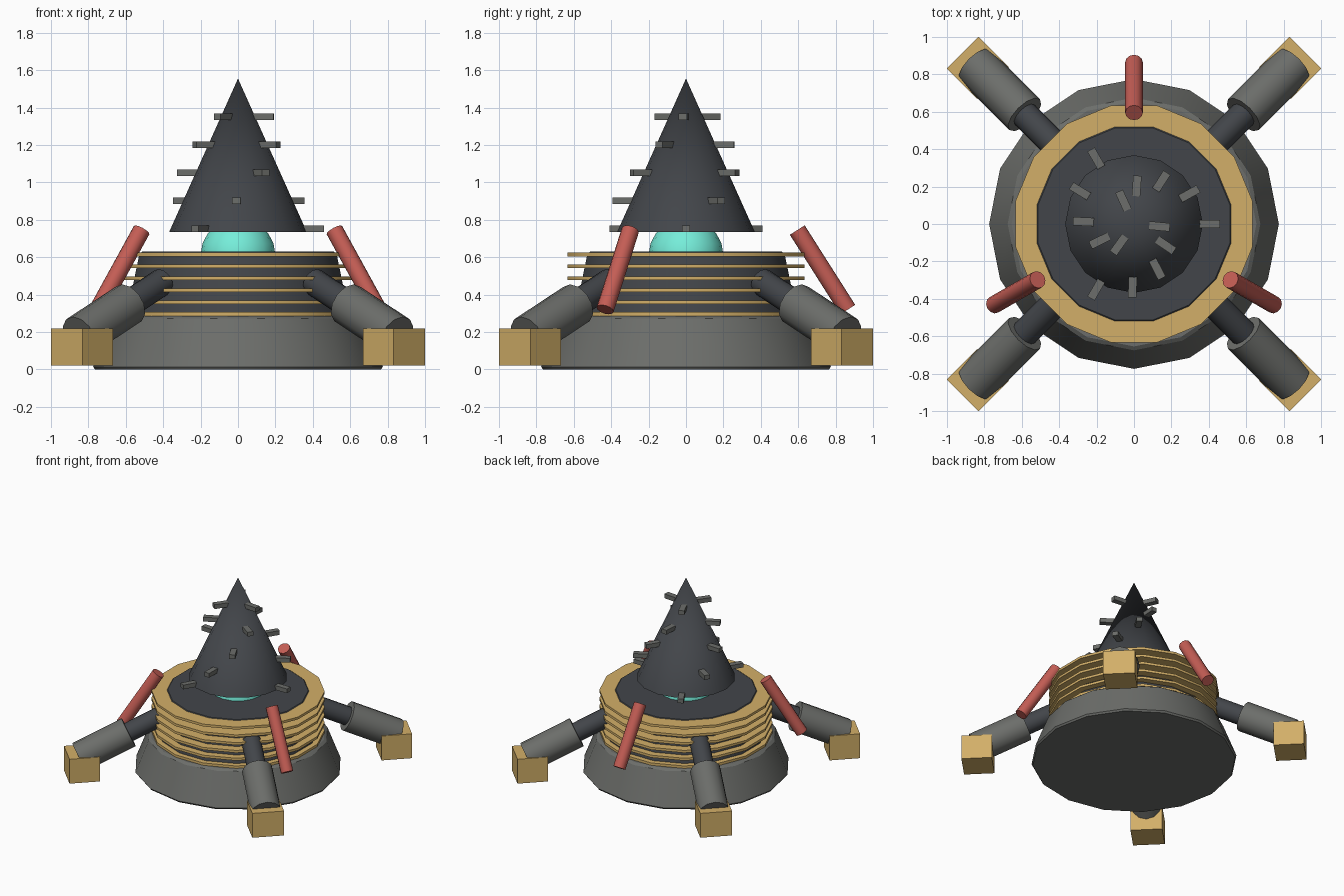
import bpy
from math import radians, cos, sin, pi
from mathutils import Vector

if "Cube" in bpy.data.objects:
    bpy.data.objects.remove(bpy.data.objects["Cube"])


def material(name, r, g, b):
    m = bpy.data.materials.new(name)
    m.diffuse_color = (r, g, b, 1)
    m.use_nodes = True
    m.node_tree.nodes["Principled BSDF"].inputs["Base Color"].default_value = m.diffuse_color
    return m


DARK = material("dark_steel", 0.055, 0.06, 0.068)
GREY = material("grey_steel", 0.15, 0.155, 0.145)
GOLD = material("gold", 0.65, 0.43, 0.14)
RED = material("red", 0.55, 0.11, 0.09)
TEAL = material("teal", 0.18, 0.85, 0.70)


def finish(name, mat, bevel=0):
    ob = bpy.context.object
    ob.name = name
    ob.data.materials.append(mat)
    if bevel:
        mod = ob.modifiers.new("bevel", 'BEVEL')
        mod.width = bevel
        mod.segments = 1
        mod.limit_method = 'ANGLE'
        mod.angle_limit = radians(40)
    bpy.ops.object.shade_smooth_by_angle(angle=radians(35))
    return ob


def cone(name, mat, r1, r2, z1, z2, sides=16, turn=0, bevel=0):
    bpy.ops.mesh.primitive_cone_add(vertices=sides, radius1=r1, radius2=r2, depth=z2 - z1,
                                    location=(0, 0, (z1 + z2) / 2), rotation=(0, 0, turn))
    return finish(name, mat, bevel)


def rod(name, mat, radius, a, b, angle, sides=12):
    """Cylinder between two (radial, z) points in the vertical plane at the given angle."""
    p, q = (Vector((r * cos(angle), r * sin(angle), z)) for r, z in (a, b))
    d = q - p
    bpy.ops.mesh.primitive_cylinder_add(vertices=sides, radius=radius, depth=d.length,
                                        location=(p + q) / 2,
                                        rotation=d.to_track_quat('Z', 'Y').to_euler())
    return finish(name, mat)


def box(name, mat, size, radial, z, angle):
    bpy.ops.mesh.primitive_cube_add(size=1, location=(radial * cos(angle), radial * sin(angle), z),
                                    rotation=(0, 0, angle))
    bpy.context.object.scale = size
    bpy.ops.object.transform_apply(location=False, rotation=False, scale=True)
    return finish(name, mat)


# Base and motor body
cone("base", GREY, 0.78, 0.67, 0, 0.285, bevel=0.015)
cone("motor_body", DARK, 0.61, 0.535, 0.27, 0.63, turn=pi / 16, bevel=0.012)

# Stacked cooling rings
for i in range(6):
    z = 0.296 + 0.0638 * i
    cone(f"ring_{i + 1}", GOLD, 0.645, 0.645, z - 0.01, z + 0.01, turn=pi / 16)

# Glowing core
bpy.ops.mesh.primitive_uv_sphere_add(segments=16, ring_count=10, radius=0.2, location=(0, 0, 0.61))
finish("core", TEAL)

# Drill cone with spiralling cutter teeth
cone("drill_cone", DARK, 0.368, 0, 0.735, 1.555)
for row in range(5):
    for k in range(3):
        box(f"tooth_{row + 1}_{k + 1}", GREY, (0.11, 0.045, 0.035),
            0.405 - 0.067 * row, 0.752 + 0.15 * row, k * 2 * pi / 3 + row * 0.5)

# Four diagonal legs with feet
for i in range(4):
    a = pi / 4 + i * pi / 2
    rod(f"leg_piston_{i + 1}", DARK, 0.074, (0.57, 0.47), (0.9, 0.316), a)
    rod(f"leg_sleeve_{i + 1}", GREY, 0.116, (0.827, 0.35), (1.2, 0.176), a)
    box(f"foot_{i + 1}", GOLD, (0.23, 0.24, 0.2), 1.18, 0.12, a)

# Three leaning exhaust tubes
for i in range(3):
    rod(f"exhaust_tube_{i + 1}", RED, 0.047, (0.865, 0.32), (0.595, 0.745),
        pi / 2 + i * 2 * pi / 3)
